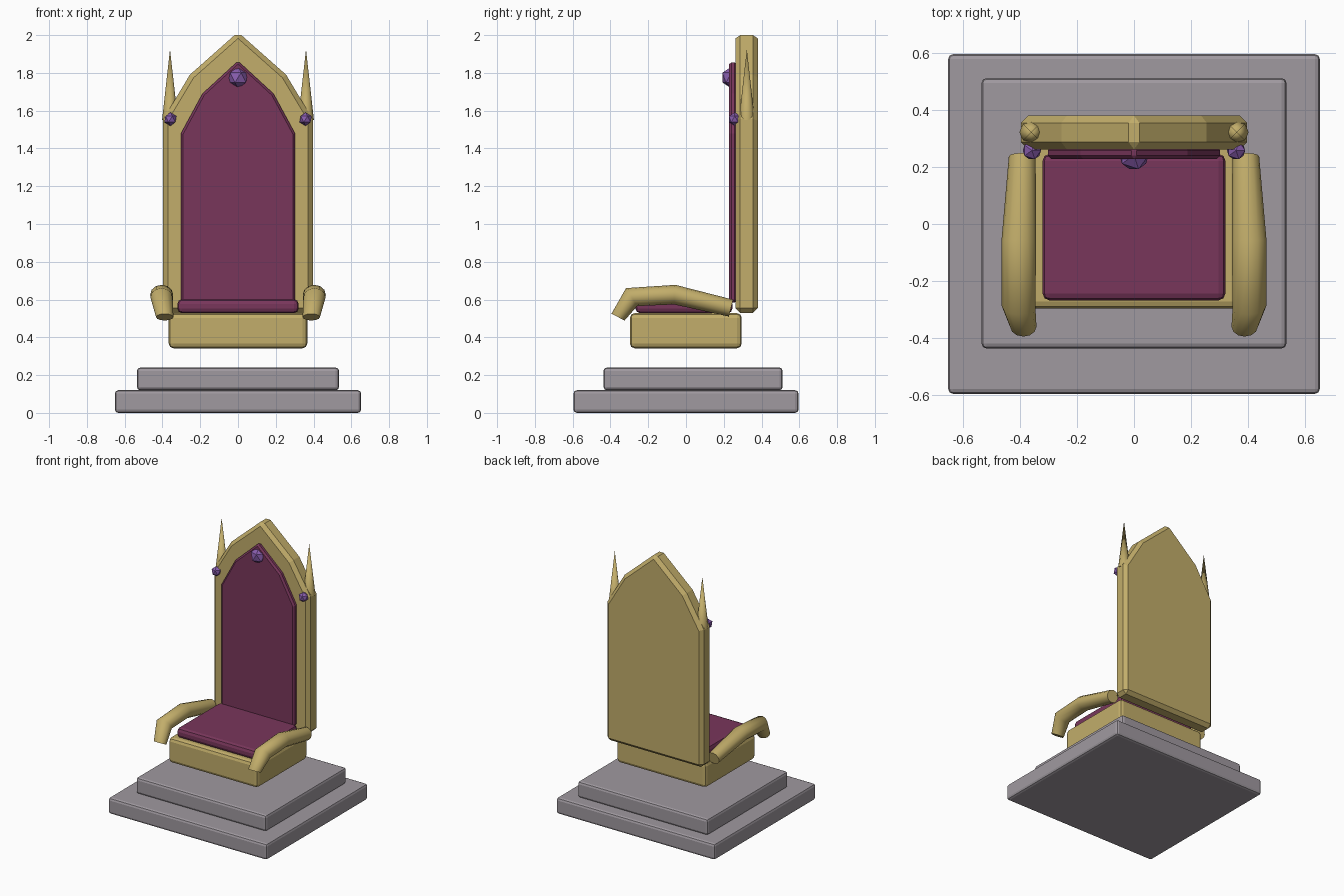
import bpy, bmesh, math
from mathutils import Vector

cube = bpy.data.objects.get("Cube")
if cube:
    bpy.data.objects.remove(cube, do_unlink=True)


def material(name, rgb):
    m = bpy.data.materials.new(name)
    m.use_nodes = True
    m.diffuse_color = (*rgb, 1)
    m.node_tree.nodes["Principled BSDF"].inputs["Base Color"].default_value = (*rgb, 1)
    return m


stone = material("grey stone", (0.35, 0.32, 0.35))
gold = material("gold", (0.54, 0.42, 0.145))
velvet = material("plum velvet", (0.19, 0.037, 0.105))
amethyst = material("violet gem", (0.25, 0.11, 0.42))


def finish(name, bm, mat, bevel=0, segments=2, smooth=None):
    bmesh.ops.recalc_face_normals(bm, faces=bm.faces)
    mesh = bpy.data.meshes.new(name)
    bm.to_mesh(mesh)
    bm.free()
    mesh.materials.append(mat)
    obj = bpy.data.objects.new(name, mesh)
    bpy.context.collection.objects.link(obj)
    if bevel:
        mod = obj.modifiers.new("bevel", "BEVEL")
        mod.width, mod.segments = bevel, segments
        mod.limit_method, mod.angle_limit = "ANGLE", math.radians(50)
    if smooth:
        bpy.ops.object.select_all(action="DESELECT")
        obj.select_set(True)
        bpy.context.view_layer.objects.active = obj
        bpy.ops.object.shade_smooth_by_angle(angle=math.radians(smooth))
    return obj


def box(name, half_x, y0, y1, z0, z1, mat, bevel):
    bm = bmesh.new()
    bmesh.ops.create_cube(bm, size=1)
    for v in bm.verts:
        v.co = (v.co.x * 2 * half_x, (y0 + y1) / 2 + v.co.y * (y1 - y0),
                (z0 + z1) / 2 + v.co.z * (z1 - z0))
    return finish(name, bm, mat, bevel)


def arch(name, half, y0, y1, mat, bevel):
    # Mirror the half outline (right side up to the apex) and extrude it in depth
    outline = half + [(-x, z) for x, z in reversed(half[:-1])]
    bm = bmesh.new()
    face = bm.faces.new([bm.verts.new((x, y0, z)) for x, z in outline])
    ext = bmesh.ops.extrude_face_region(bm, geom=[face])["geom"]
    bmesh.ops.translate(bm, vec=(0, y1 - y0, 0),
                        verts=[g for g in ext if isinstance(g, bmesh.types.BMVert)])
    return finish(name, bm, mat, bevel, 1)


def gem(name, pos, radius):
    bm = bmesh.new()
    bmesh.ops.create_icosphere(bm, subdivisions=1, radius=radius)
    bmesh.ops.translate(bm, vec=pos, verts=bm.verts)
    return finish(name, bm, amethyst)


def armrest(name, side):
    # Loft elliptical rings along the bent path: centre, half width, half height, tilt
    path = [(0.392, 0.238, 0.555, 0.047, 0.046, -14),
            (0.404, -0.06, 0.626, 0.061, 0.052, -4),
            (0.405, -0.288, 0.613, 0.059, 0.056, 32),
            (0.388, -0.36, 0.507, 0.046, 0.039, 63)]
    sides = 12
    bm = bmesh.new()
    rings = []
    for x, y, z, rx, rz, tilt in path:
        t = math.radians(tilt)
        up = Vector((0, -math.sin(t), math.cos(t)))
        ring = []
        for i in range(sides):
            a = math.tau * i / sides
            p = Vector((x + rx * math.cos(a), y, z)) + up * rz * math.sin(a)
            ring.append(bm.verts.new((p.x * side, p.y, p.z)))
        rings.append(ring)
    for a, b in zip(rings, rings[1:]):
        for i in range(sides):
            j = (i + 1) % sides
            bm.faces.new((a[i], a[j], b[j], b[i]))
    bm.faces.new(rings[0])
    bm.faces.new(rings[-1])
    return finish(name, bm, gold, smooth=60)


# Stepped dais
box("lower_step", 0.652, -0.596, 0.596, 0, 0.12, stone, 0.018)
box("upper_step", 0.535, -0.437, 0.512, 0.12, 0.24, stone, 0.018)

# Seat and cushion
box("seat", 0.367, -0.297, 0.295, 0.342, 0.528, gold, 0.025)
box("seat_cushion", 0.321, -0.268, 0.246, 0.528, 0.602, velvet, 0.025)

# Pointed back and its padded panel
arch("back_frame", [(0.396, 0.53), (0.396, 1.555), (0.255, 1.79), (0, 2.016)],
     0.262, 0.38, gold, 0.025)
arch("back_panel", [(0.302, 0.585), (0.302, 1.48), (0.188, 1.69), (0, 1.863)],
     0.228, 0.27, velvet, 0.012)

# Crowning gem
gem("crown_gem", (0, 0.242, 1.775), 0.058)

# Paired parts
for label, side in (("left", 1), ("right", -1)):
    armrest(label + "_armrest", side)
    gem(label + "_gem", (side * 0.358, 0.258, 1.555), 0.036)
    bm = bmesh.new()
    bmesh.ops.create_cone(bm, cap_ends=True, segments=8, radius1=0.042,
                          radius2=0, depth=0.375)
    bmesh.ops.translate(bm, vec=(side * 0.36, 0.322, 1.738), verts=bm.verts)
    finish(label + "_spire", bm, gold, smooth=60)
